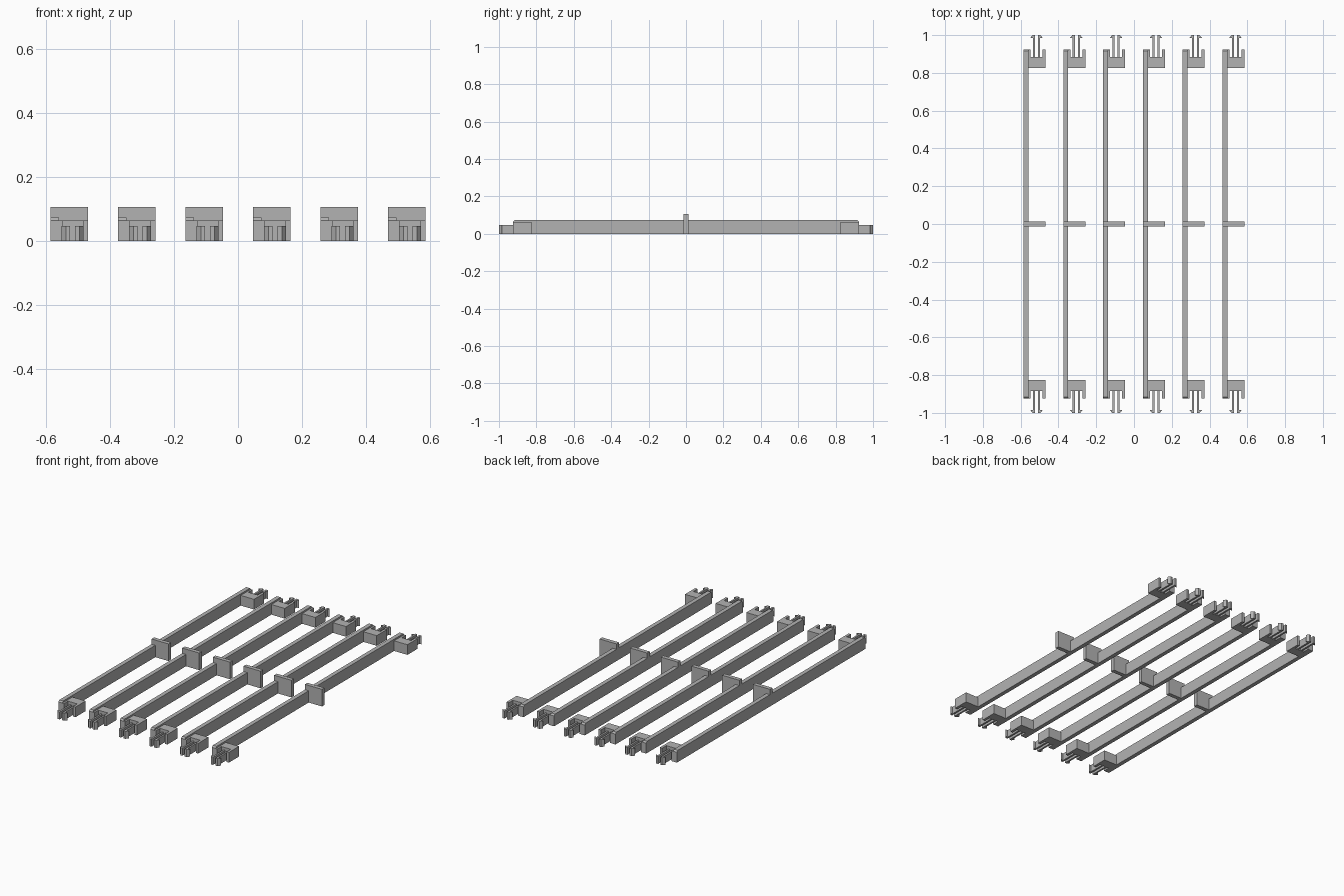
import bpy
import bmesh

cube = bpy.data.objects.get("Cube")
if cube:
    bpy.data.objects.remove(cube, do_unlink=True)

grey = bpy.data.materials.new("plain grey")
grey.use_nodes = True
GREY = (0.45, 0.45, 0.45, 1)
grey.diffuse_color = GREY
grey.node_tree.nodes["Principled BSDF"].inputs["Base Color"].default_value = GREY

WIDTH, PITCH, COUNT = 0.117, 0.2106, 6
RAIL_W, RAIL_H = 0.026, 0.073
BLOCK_H, CLIP_H = 0.063, 0.046
SLOT_MID = 0.069


def prism(name, outline, depth, place):
    """Extrude a 2D outline by depth; place maps (u, v, w) to x, y, z."""
    bm = bmesh.new()
    low = [bm.verts.new(place(u, v, 0)) for u, v in outline]
    high = [bm.verts.new(place(u, v, depth)) for u, v in outline]
    bm.faces.new(low)
    bm.faces.new(high)
    for i in range(len(low)):
        j = (i + 1) % len(low)
        bm.faces.new((low[i], low[j], high[j], high[i]))
    bmesh.ops.recalc_face_normals(bm, faces=bm.faces)
    mesh = bpy.data.meshes.new(name)
    bm.to_mesh(mesh)
    bm.free()
    mesh.materials.append(grey)
    obj = bpy.data.objects.new(name, mesh)
    bpy.context.collection.objects.link(obj)


# Side outline of the rail, with small chamfers at both upper ends
rail = [(-0.925, 0), (0.925, 0), (0.925, 0.064), (0.916, RAIL_H),
        (-0.916, RAIL_H), (-0.925, 0.064)]
# Plan of the end block: a U with its slot facing outward
block = [(RAIL_W, 0.825), (WIDTH, 0.825), (WIDTH, 0.925), (0.101, 0.925),
         (0.101, 0.884), (0.037, 0.884), (0.037, 0.925), (RAIL_W, 0.925)]
# Plan of one barbed prong, measured out from the slot middle
prong = [(0.008, 0.884), (0.019, 0.884), (0.019, 0.984), (0.034, 0.984),
         (0.021, 1.0), (0.008, 1.0)]
# Front outline of the middle plate
plate = [(0, 0), (WIDTH, 0), (WIDTH, 0.106), (0, 0.106)]

for n in range(COUNT):
    x0 = -0.585 + n * PITCH
    prism(f"rail_{n + 1}", rail, RAIL_W, lambda u, v, w: (x0 + w, u, v))
    prism(f"middle_plate_{n + 1}", plate, 0.025,
          lambda u, v, w: (x0 + u, w - 0.0125, v))
    for end, side in (("front", -1), ("back", 1)):
        prism(f"{end}_block_{n + 1}", block, BLOCK_H,
              lambda u, v, w: (x0 + u, side * v, w))
        for hand, flip in (("right", -1), ("left", 1)):
            prism(f"{end}_{hand}_prong_{n + 1}", prong, CLIP_H,
                  lambda u, v, w: (x0 + SLOT_MID + flip * u, side * v, w))
